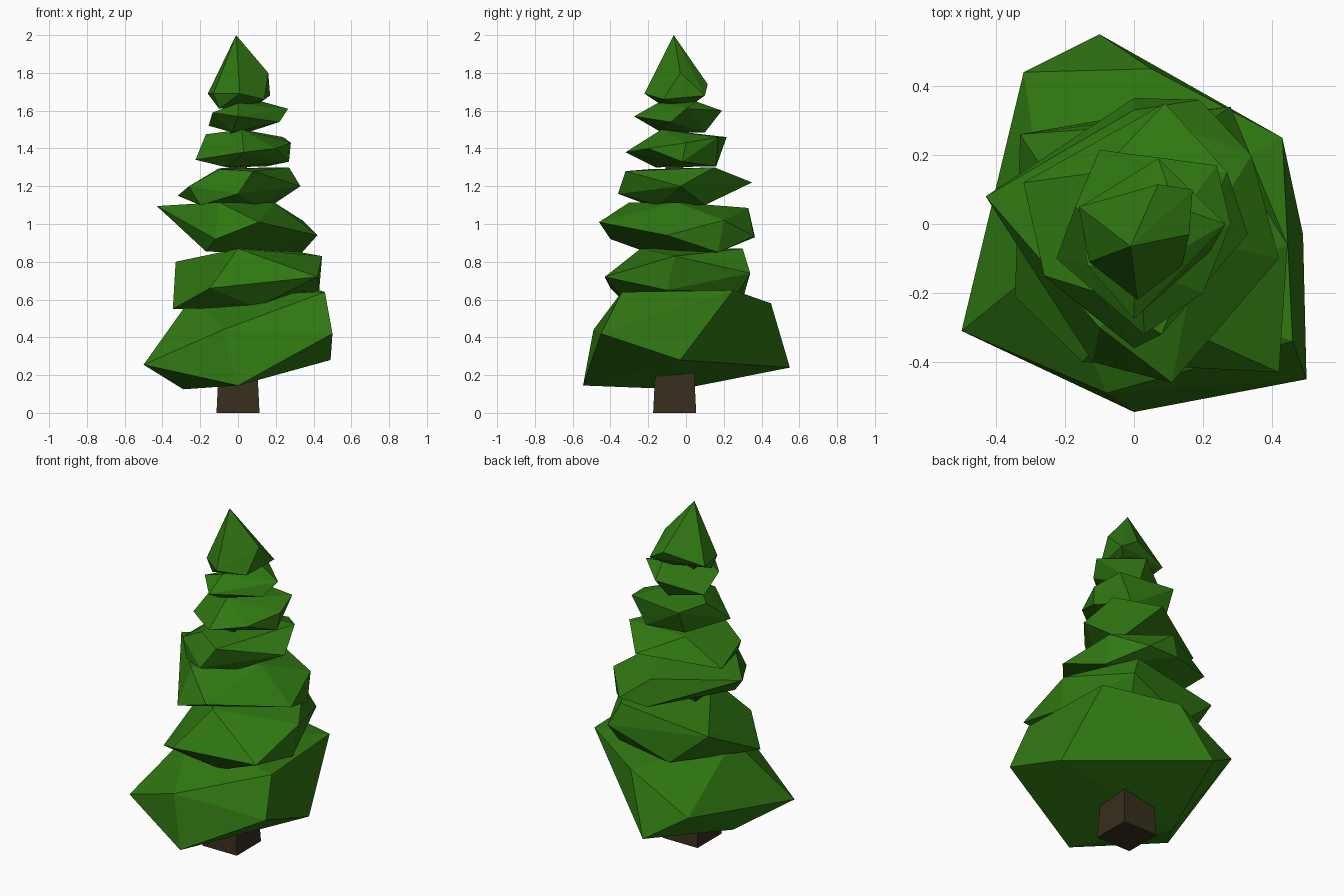
import bpy, bmesh, math
from mathutils import Matrix


def colour(name, rgb):
    m = bpy.data.materials.new(name)
    m.diffuse_color = (*rgb, 1)
    return m


green = colour("needles", (0.03, 0.19, 0.006))
brown = colour("bark", (0.038, 0.028, 0.013))


def finish(name, bm, mat):
    bmesh.ops.recalc_face_normals(bm, faces=bm.faces[:])
    mesh = bpy.data.meshes.new(name)
    bm.to_mesh(mesh)
    bm.free()
    mesh.materials.append(mat)
    bpy.context.collection.objects.link(bpy.data.objects.new(name, mesh))


def tier(name, *corners):
    """Faceted foliage chunk: convex hull over a few corner points."""
    bm = bmesh.new()
    for p in corners:
        bm.verts.new(p)
    hull = bmesh.ops.convex_hull(bm, input=bm.verts[:])
    loose = {v for v in hull["geom_interior"] + hull["geom_unused"]
             if isinstance(v, bmesh.types.BMVert)}
    bmesh.ops.delete(bm, geom=list(loose), context='VERTS')
    finish(name, bm, green)


# Square tapering trunk
bm = bmesh.new()
bmesh.ops.create_cone(bm, cap_ends=True, segments=4, depth=1.65,
                      radius1=0.114 * math.sqrt(2), radius2=0.03 * math.sqrt(2),
                      matrix=Matrix.Translation((0, -0.06, 0.825))
                      @ Matrix.Rotation(math.pi / 4, 4, 'Z'))
finish("trunk", bm, brown)

# Foliage tiers, bottom to top
tier("foliage_skirt",
     (0, -.545, .145), (-.5, -.31, .255), (-.32, .44, .38), (-.1, .55, .24),
     (.05, .45, .58), (.43, .25, .65), (.49, -.03, .28), (.5, -.45, .42),
     (-.08, -.49, .44), (.46, -.34, .64), (-.29, -.03, .125), (-.24, -.1, .62))
tier("foliage_2",
     (-.33, .26, .80), (-.345, -.21, .55), (.42, -.43, .72), (.445, -.06, .83),
     (.28, .34, .74), (.43, -.1, .65), (-.15, -.40, .66), (.22, .3, .87),
     (.25, .28, .64), (0, -.24, .87), (-.1, .3, .6), (.1, -.3, .56))
tier("foliage_3",
     (-.43, .08, 1.095), (.11, -.46, 1.01), (.42, -.1, .94), (-.12, -.40, .92),
     (0, .365, .93), (.19, .36, .935), (.34, .17, .85), (.34, .2, 1.02),
     (0, .33, 1.085), (.19, -.05, 1.115), (-.17, -.22, .855), (.15, 0, .84),
     (-.1, -.3, 1.115))
tier("foliage_4",
     (-.32, .12, 1.15), (0, -.36, 1.16), (.33, -.03, 1.2), (.27, .15, 1.3),
     (.09, .35, 1.22), (-.26, -.15, 1.2), (-.1, .15, 1.295), (.18, .1, 1.1),
     (-.2, -.2, 1.1), (-.1, -.2, 1.29), (.08, -.32, 1.28), (.1, -.15, 1.1))
tier("foliage_5",
     (-.225, -.1, 1.34), (-.17, .05, 1.475), (-.1, .215, 1.46), (.24, .17, 1.46),
     (.28, 0, 1.43), (.27, -.02, 1.33), (.03, -.32, 1.38), (.2, -.2, 1.40),
     (.15, .16, 1.305), (-.06, -.16, 1.30), (.02, -.13, 1.5), (-.1, .15, 1.32))
tier("foliage_6",
     (-.155, .05, 1.52), (-.135, -.12, 1.59), (0, -.275, 1.57), (.265, 0, 1.61),
     (.22, -.08, 1.54), (.07, .19, 1.6), (.12, .05, 1.65), (-.03, -.13, 1.485),
     (.05, .1, 1.485), (0, -.15, 1.64))
tier("foliage_tip",
     (-.01, -.065, 2), (.16, -.03, 1.8), (.17, .1, 1.68), (.07, .115, 1.74),
     (-.16, .05, 1.69), (-.13, -.11, 1.69), (.01, -.22, 1.69), (.14, -.12, 1.66),
     (-.1, -.1, 1.61), (.1, .03, 1.63))
